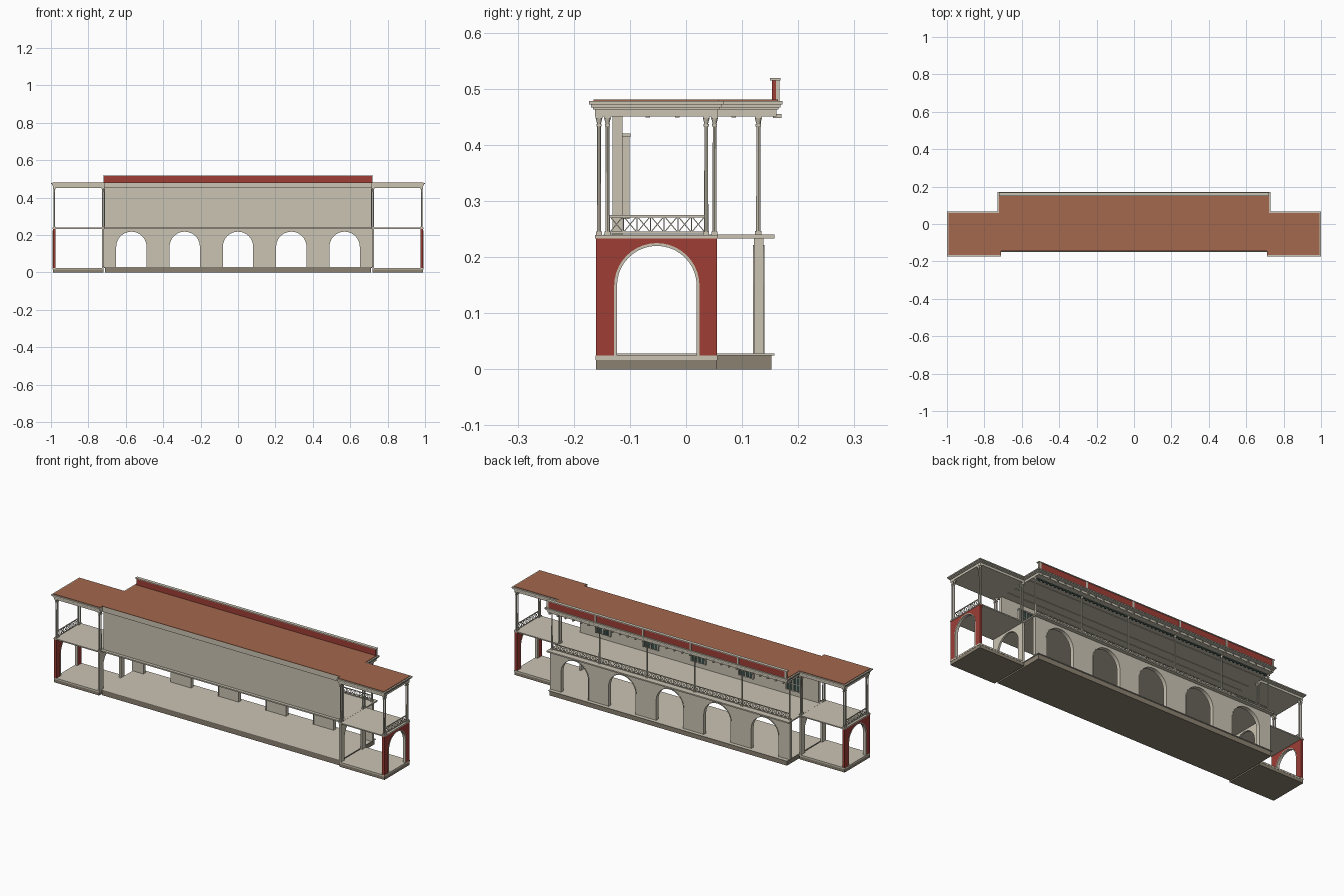
import bpy, bmesh
from math import pi, sin, cos
from mathutils import Vector, Matrix

if "Cube" in bpy.data.objects:
    bpy.data.objects.remove(bpy.data.objects["Cube"])


def material(name, rgb):
    m = bpy.data.materials.new(name)
    m.use_nodes = True
    m.diffuse_color = (*rgb, 1)
    m.node_tree.nodes["Principled BSDF"].inputs["Base Color"].default_value = (*rgb, 1)
    return m


STONE = material("pale stone", (.59, .55, .45))
BASE = material("taupe plinth", (.255, .22, .165))
RED = material("red plaster", (.34, .047, .036))
ROOF = material("brown roof", (.37, .14, .077))
GREEN = material("dark green joinery", (.04, .075, .065))


class Part:
    """Collects simple solids into one mesh object."""

    def __init__(self, name, mat):
        self.name, self.mat, self.bm = name, mat, bmesh.new()

    def box(self, x, y, z):
        size = [b - a for a, b in (x, y, z)]
        mid = [(a + b) / 2 for a, b in (x, y, z)]
        bmesh.ops.create_cube(self.bm, size=1, matrix=Matrix.Translation(mid) @ Matrix.Diagonal((*size, 1)))

    def bar(self, p, q, w):
        p, q = Vector(p), Vector(q)
        d = q - p
        turn = d.to_track_quat('Z', 'Y').to_matrix().to_4x4()
        bmesh.ops.create_cube(self.bm, size=1, matrix=Matrix.Translation((p + q) / 2) @ turn
                              @ Matrix.Diagonal((w, w, d.length, 1)))

    def prism(self, pts, depth):
        face = self.bm.faces.new([self.bm.verts.new(p) for p in pts])
        new = bmesh.ops.extrude_face_region(self.bm, geom=[face])["geom"]
        bmesh.ops.translate(self.bm, vec=depth, verts=[v for v in new if isinstance(v, bmesh.types.BMVert)])

    def done(self, mirror=False, smooth=False):
        bmesh.ops.recalc_face_normals(self.bm, faces=self.bm.faces[:])
        mesh = bpy.data.meshes.new(self.name)
        self.bm.to_mesh(mesh)
        self.bm.free()
        mesh.materials.append(self.mat)
        ob = bpy.data.objects.new(self.name, mesh)
        bpy.context.collection.objects.link(ob)
        if mirror:
            ob.modifiers.new("mirror", 'MIRROR')
        if smooth:
            bpy.context.view_layer.objects.active = ob
            ob.select_set(True)
            bpy.ops.object.shade_smooth_by_angle()
            ob.select_set(False)


def arc(c, r, spring, n=20):
    return [(c - r * cos(pi * i / n), spring + r * sin(pi * i / n)) for i in range(n + 1)]


def arched_profile(a, b, z0, z1, centres, r, spring):
    pts = [(a, z0)]
    for c in centres:
        pts += [(c - r, z0)] + arc(c, r, spring) + [(c + r, z0)]
    return pts + [(b, z0), (b, z1), (a, z1)]


def ring_profile(c, r, w, z0, spring):
    outer = [(c - r, z0)] + arc(c, r, spring) + [(c + r, z0)]
    inner = [(c - r + w, z0)] + arc(c, r - w, spring) + [(c + r - w, z0)]
    return outer + inner[::-1]


def column(part, x, y, z0, z1, r):
    # turned shaft between square base and flared capital
    h = z1 - z0
    for a, b, r1, r2 in ((.03, .93, r, r * .85), (.93, .975, r * .85, r * 1.5)):
        bmesh.ops.create_cone(part.bm, cap_ends=True, segments=12, radius1=r1, radius2=r2, depth=(b - a) * h,
                              matrix=Matrix.Translation((x, y, z0 + (a + b) / 2 * h)))
    for a, b, w in ((0, .03, 1.4), (.91, .93, 1.2), (.975, 1, 1.6)):
        part.box((x - r * w, x + r * w), (y - r * w, y + r * w), (z0 + a * h, z0 + b * h))


def railing(part, p, q, count):
    # rails with a row of crossed bars
    p, q = Vector(p), Vector(q)
    top = Vector((0, 0, .033))
    low = Vector((0, 0, .004))
    part.bar(p + top, q + top, .004)
    part.bar(p + low, q + low, .003)
    for i in range(count):
        a, b = p.lerp(q, i / count), p.lerp(q, (i + 1) / count)
        part.bar(a + low, b + top, .0017)
        part.bar(a + top, b + low, .0017)
        part.bar(a + low, a + top, .0017)


BAYS = [-.57, -.285, 0, .285, .57]
POSTS = [-.713, -.428, -.143, .143, .428, .713]
ARCH_Y, ARCH_R, SPRING = -.052, .075, .149

# plinths and ground floors
p = Part("main_plinth", BASE)
p.box((-.712, .712), (-.148, .152), (0, .025))
p.done()
p = Part("main_floor", STONE)
p.box((-.716, .716), (-.15, .158), (.025, .028))
p.done()
p = Part("wing_plinth", BASE)
p.box((.72, .99), (-.16, .055), (0, .017))
p.done(True)
p = Part("wing_floor", STONE)
p.box((.718, .991), (-.161, .056), (.017, .025))
p.done(True)

# ground floor arcade with raised arch edges
p = Part("arcade", STONE)
prof = arched_profile(-.72, .72, .028, .234, BAYS, .083, .137)
p.prism([(x, .121, z) for x, z in prof], (0, .017, 0))
for c in BAYS:
    p.prism([(x, .119, z) for x, z in ring_profile(c, .085, .004, .028, .137)], (0, .021, 0))
p.done()

# arched end walls, red outside and pale inside
for name, mat, x, w in (("end_arch_wall", RED, .976, .014), ("inner_arch_wall", STONE, .718, .01)):
    p = Part(name, mat)
    prof = arched_profile(-.16, .055, .025, .234, [ARCH_Y], ARCH_R, SPRING)
    p.prism([(x, y, z) for y, z in prof], (w, 0, 0))
    p.done(True)
p = Part("end_arch_trim", STONE)
p.prism([(.975, y, z) for y, z in ring_profile(ARCH_Y, ARCH_R + .001, .005, .025, SPRING)], (.0165, 0, 0))
p.done(True)

# upper floors
p = Part("upper_floor", STONE)
p.box((-.726, .726), (-.147, .158), (.233, .24))
p.done()
p = Part("wing_upper_floor", STONE)
p.box((.715, .992), (-.162, .057), (.2335, .2395))
p.done(True)

# long upper wall
p = Part("upper_wall", STONE)
p.box((-.715, .715), (-.131, -.113), (.24, .452))
p.done()

# windows facing the gallery
panes = Part("window_panes", GREEN)
frames = Part("window_frames", STONE)
for c in BAYS:
    panes.box((c - .042, c + .042), (-.114, -.106), (.27, .415))
    for x in (-.042, 0, .042):
        frames.box((c + x - .003, c + x + .003), (-.113, -.101), (.268, .415))
    for x in (-.021, .021):
        frames.box((c + x - .001, c + x + .001), (-.113, -.104), (.268, .415))
    for z in (.268, .305, .342, .379):
        frames.box((c - .042, c + .042), (-.113, -.104), (z, z + .003))
    frames.box((c - .048, c + .048), (-.113, -.099), (.414, .42))
panes.done()
frames.done()

# gallery columns and paired wing columns
p = Part("gallery_columns", STONE)
for x in POSTS:
    column(p, x, .129, .24, .452, .004)
p.done(smooth=True)
p = Part("wing_columns", STONE)
for x in (.723, .982):
    for y in (-.155, -.14, .036, .051):
        column(p, x, y, .239, .452, .0038)
p.done(True, True)

# balustrades
p = Part("gallery_railing", STONE)
for a, b in zip(POSTS, POSTS[1:]):
    railing(p, (a, .129, .24), (b, .129, .24), 11)
p.done()
p = Part("wing_railing", STONE)
railing(p, (.982, -.136, .24), (.982, .034, .24), 7)
p.done(True)

# pendant frieze under the gallery beam
p = Part("gallery_frieze", GREEN)
for a, b in zip(POSTS, POSTS[1:]):
    p.box((a, b), (.128, .131), (.445, .451))
    for i in range(1, 12):
        x = a + (b - a) * i / 12
        p.box((x - .003, x + .003), (.128, .134), (.438, .445))
p.done()


# roof: stepped cornice following the plan, then the roof covering
def plan(d, z):
    half = [(.712, -.145), (.712, -.162 - d), (.988 + d, -.162 - d), (.988 + d, .056 + d),
            (.718 + d, .056 + d), (.718 + d, .161 + d)]
    return [(x, y, z) for x, y in half] + [(-x, y, z) for x, y in reversed(half)]


p = Part("cornice", STONE)
for d, z0, z1 in ((0, .451, .463), (.004, .463, .467), (.007, .467, .472), (.011, .472, .478)):
    p.prism(plan(d, z0), (0, 0, z1 - z0))
p.done()
p = Part("roof_covering", ROOF)
p.prism(plan(.003, .478), (0, 0, .003))
p.done()

# ceiling joist ends above the gallery
p = Part("joist_ends", STONE)
for i in range(31):
    x = -.7 + 1.4 * i / 30
    p.box((x - .004, x + .004), (.155, .17), (.448, .455))
for y in (-.068, -.016, .085):
    p.box((-.715, .715), (y - .004, y + .004), (.449, .452))
p.done()

# roof parapet with cap and posts
p = Part("parapet", RED)
p.box((-.716, .716), (.153, .164), (.48, .515))
p.done()
p = Part("parapet_trim", STONE)
p.box((-.722, .722), (.15, .168), (.515, .519))
for x in POSTS:
    p.box((x - .005, x + .005), (.16, .167), (.478, .515))
p.done()
